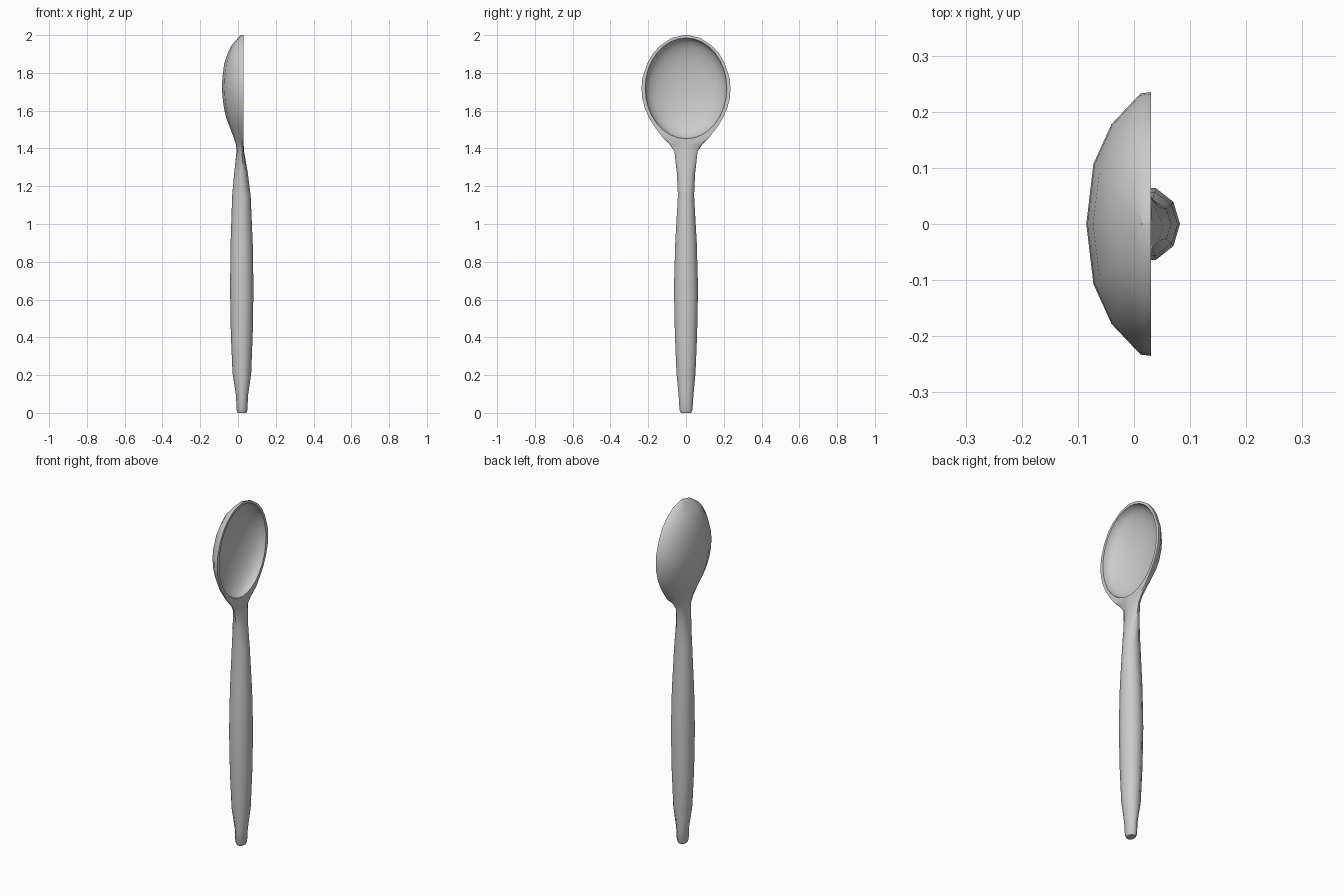
import bpy, bmesh, math
from mathutils import Matrix

if "Cube" in bpy.data.objects:
    bpy.data.objects.remove(bpy.data.objects["Cube"])

SIDES = 10
# Half of the bowl's D-shaped section: (depth fraction, width fraction)
D_HALF = [(0, 0), (0, 1), (0.16, 0.99), (0.61, 0.757), (0.89, 0.455), (1, 0)]
D_FULL = D_HALF + [(d, -w) for d, w in D_HALF[-2:0:-1]]


def section(z, back, front, width, bowl):
    """Ring of points, blending from a round section (bowl=0) to a D (bowl=1)."""
    pts = []
    for i, (d, w) in enumerate(D_FULL):
        a = 2 * math.pi * i / SIDES
        rx = (back + front) / 2 + (front - back) / 2 * math.cos(a)
        ry = width * math.sin(a)
        dx, dy = front + (back - front) * d, width * w
        pts.append((rx + (dx - rx) * bowl, ry + (dy - ry) * bowl, z))
    return pts


# Stations from handle end to bowl tip: z, back x, front x, half width, bowl blend
stations = [
    (0.0, -0.002, 0.044, 0.028, 0), (0.015, -0.008, 0.05, 0.036, 0),
    (0.09, -0.01, 0.053, 0.041, 0), (0.21, -0.029, 0.07, 0.053, 0),
    (0.42, -0.038, 0.078, 0.062, 0), (0.66, -0.042, 0.082, 0.067, 0),
    (0.90, -0.039, 0.078, 0.06, 0), (1.15, -0.031, 0.067, 0.045, 0),
    (1.27, -0.02, 0.052, 0.051, 0), (1.385, -0.008, 0.032, 0.064, 0.3),
    (1.42, -0.011, 0.03, 0.088, 0.7), (1.46, -0.024, 0.03, 0.125, 1),
    (1.51, -0.043, 0.03, 0.163, 1), (1.56, -0.062, 0.03, 0.195, 1),
    (1.61, -0.074, 0.03, 0.217, 1), (1.67, -0.082, 0.03, 0.233, 1),
    (1.72, -0.085, 0.03, 0.235, 1), (1.77, -0.083, 0.03, 0.232, 1),
    (1.85, -0.073, 0.03, 0.205, 1), (1.90, -0.056, 0.03, 0.177, 1),
    (1.942, -0.037, 0.03, 0.14, 1), (1.985, 0.0, 0.03, 0.075, 1),
    (2.0, 0.014, 0.03, 0.012, 1),
]


def make_object(name, bm):
    bmesh.ops.recalc_face_normals(bm, faces=bm.faces)
    mesh = bpy.data.meshes.new(name)
    bm.to_mesh(mesh)
    bm.free()
    obj = bpy.data.objects.new(name, mesh)
    bpy.context.collection.objects.link(obj)
    return obj


# Spoon: handle, neck and solid bowl in one loft
bm = bmesh.new()
rings = [[bm.verts.new(p) for p in section(*s)] for s in stations]
for a, b in zip(rings, rings[1:]):
    for i in range(SIDES):
        j = (i + 1) % SIDES
        bm.faces.new((a[i], a[j], b[j], b[i]))
bm.faces.new(rings[0])
bm.faces.new(rings[-1])
spoon = make_object("spoon", bm)

# Ellipsoid that hollows out the bowl
bm = bmesh.new()
bmesh.ops.create_uvsphere(
    bm, u_segments=32, v_segments=18, radius=1,
    matrix=Matrix.Translation((0.0301, 0, 1.718))
    @ Matrix.Diagonal((0.095, 0.216, 0.267, 1))
    @ Matrix.Rotation(math.pi / 2, 4, 'Y'))
cutter = make_object("bowl_cutter", bm)
cutter.hide_render = True

mod = spoon.modifiers.new("hollow_bowl", 'BOOLEAN')
mod.operation = 'DIFFERENCE'
mod.solver = 'EXACT'
mod.object = cutter
bpy.context.view_layer.objects.active = spoon
spoon.select_set(True)
bpy.ops.object.modifier_apply(modifier=mod.name)
bpy.data.objects.remove(cutter)

# Smooth shading with a crisp rim
bpy.ops.object.shade_smooth_by_angle(angle=math.radians(42))
